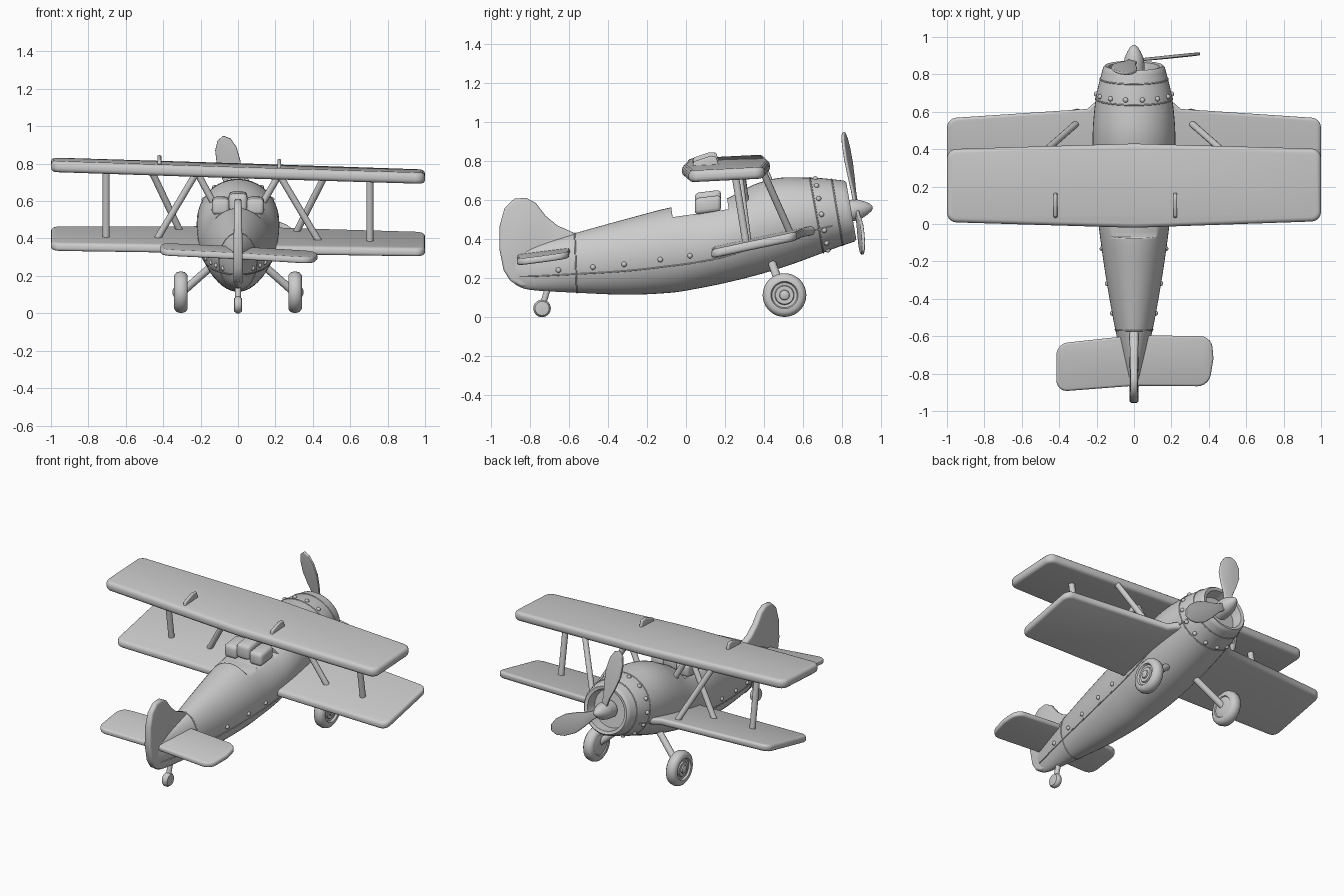
import bpy, bmesh
from math import sin, cos, pi, radians
from mathutils import Vector, Matrix

if "Cube" in bpy.data.objects:
    bpy.data.objects.remove(bpy.data.objects["Cube"])


def finish(bm, name, bevel=0, angle=40):
    bmesh.ops.recalc_face_normals(bm, faces=bm.faces)
    me = bpy.data.meshes.new(name)
    bm.to_mesh(me)
    bm.free()
    ob = bpy.data.objects.new(name, me)
    bpy.context.collection.objects.link(ob)
    bpy.ops.object.select_all(action='DESELECT')
    bpy.context.view_layer.objects.active = ob
    ob.select_set(True)
    if bevel:
        m = ob.modifiers.new("bevel", 'BEVEL')
        m.width, m.segments, m.limit_method = bevel, 3, 'ANGLE'
        m.angle_limit = radians(50)
        bpy.ops.object.modifier_apply(modifier="bevel")
    bpy.ops.object.shade_smooth_by_angle(angle=radians(angle))
    return ob


def loft(name, rings, angle=40):
    bm = bmesh.new()
    vs = [[bm.verts.new(p) for p in r] for r in rings]
    n = len(vs[0])
    for a, b in zip(vs, vs[1:]):
        for i in range(n):
            bm.faces.new((a[i], a[(i + 1) % n], b[(i + 1) % n], b[i]))
    bm.faces.new(vs[0])
    bm.faces.new(vs[-1])
    return finish(bm, name, angle=angle)


def lathe(name, profile, mat, n=28):
    """profile of (radius, distance along local z)"""
    return loft(name, [[mat @ Vector((r * cos(2 * pi * i / n), r * sin(2 * pi * i / n), z))
                        for i in range(n)] for r, z in profile])


def strut(name, a, b, r):
    a, b = Vector(a), Vector(b)
    d = b - a
    mat = Matrix.Translation(a) @ d.to_track_quat('Z', 'Y').to_matrix().to_4x4()
    return lathe(name, [(r, 0), (r, d.length)], mat, 14)


def slab(name, outline, thick, bevel, place, corner=0.0, tips=()):
    """outline extruded to a thickness; place maps (u, v, w) to space"""
    bm = bmesh.new()
    vs = [bm.verts.new((u, v, -thick / 2)) for u, v in outline]
    bm.faces.new(vs)
    if corner:
        bmesh.ops.bevel(bm, geom=[vs[i] for i in tips], offset=corner, segments=5,
                        profile=0.5, affect='VERTICES')
    ext = bmesh.ops.extrude_face_region(bm, geom=bm.faces[:])
    for v in ext['geom']:
        if isinstance(v, bmesh.types.BMVert):
            v.co.z += thick
    for v in bm.verts:
        v.co = place(*v.co)
    return finish(bm, name, bevel)


def tube(name, pts, r, closed=False):
    cu = bpy.data.curves.new(name, 'CURVE')
    cu.dimensions, cu.bevel_depth, cu.bevel_resolution = '3D', r, 1
    sp = cu.splines.new('POLY')
    sp.points.add(len(pts) - 1)
    for p, q in zip(sp.points, pts):
        p.co = (*q, 1)
    sp.use_cyclic_u = closed
    bpy.context.collection.objects.link(bpy.data.objects.new(name, cu))


# Fuselage stations: top y, top z, bottom y, bottom z, half width
ST = [(-.93, .30, -.88, .17, .015), (-.80, .36, -.80, .14, .045), (-.57, .43, -.56, .125, .10),
      (-.30, .505, -.30, .115, .148), (-.08, .562, -.08, .125, .18), (.05, .575, .05, .145, .195),
      (.20, .605, .20, .175, .21), (.35, .68, .38, .22, .22), (.48, .714, .54, .27, .22),
      (.62, .715, .69, .325, .207), (.70, .712, .76, .352, .193), (.81, .70, .865, .388, .165)]


def hull(t, a, s=1.0, off=0.0):
    """point on the hull at station t, angle a from the top"""
    i = min(int(t), len(ST) - 2)
    f = t - i
    p = [ST[max(0, min(len(ST) - 1, i + k))] for k in (-1, 0, 1, 2)]
    q = [0.5 * (2 * b + (c - a0) * f + (2 * a0 - 5 * b + 4 * c - d) * f * f
         + (3 * b - a0 - 3 * c + d) * f ** 3) for a0, b, c, d in zip(*p)]
    top, bot = Vector((0, q[0], q[1])), Vector((0, q[2], q[3]))
    return ((top + bot) / 2 + (top - bot) / 2 * cos(a) * s + Vector((q[4] * sin(a) * s, 0, 0))
            + Vector((0, .985, .17)) * off)


def ring(t, s=1.0, off=0.0, n=48):
    return [hull(t, 2 * pi * i / n, s, off) for i in range(n)]


END = len(ST) - 1
rings = [ring(k / 5) for k in range(END * 5 + 1)]
rings += [ring(END, .94, .01), ring(END, .82, .005), ring(END, .77, -.06), ring(END, .3, -.06)]
body = loft("fuselage", rings)

# Cockpit notch
bm = bmesh.new()
bmesh.ops.create_cube(bm, size=1, matrix=Matrix.Translation((0, .075, .533))
                      @ Matrix.Rotation(.14, 4, 'X') @ Matrix.Translation((0, 0, .15))
                      @ Matrix.Diagonal((.6, .29, .3, 1)))
cutter = finish(bm, "cockpit_cutter")
cutter.hide_render = True
m = body.modifiers.new("cockpit", 'BOOLEAN')
m.object, m.operation, m.solver = cutter, 'DIFFERENCE', 'EXACT'
bpy.context.view_layer.objects.active = body
bpy.ops.object.modifier_apply(modifier="cockpit")
bpy.data.objects.remove(cutter)

# Cockpit pads
for name, x, z, sx, sz in (("cockpit_pad_middle", 0, .597, .10, .095),
                           ("cockpit_pad_left", -.092, .575, .095, .085),
                           ("cockpit_pad_right", .092, .575, .095, .085)):
    slab(name, [(x - sx / 2, .045), (x + sx / 2, .045), (x + sx / 2, .18), (x - sx / 2, .18)],
         sz, .022, lambda u, v, w, z=z: (u, v, z + w + .12 * (v - .11)))

# Panel seams and rivets
for s in (-1, 1):
    tube("side_seam", [hull(.6 + k * .25, s * radians(112)) for k in range(39)], .004)
for t in (2.0, 9.15, 10.4):
    tube("panel_band", ring(t), .004, True)
spots = [hull(t, s * radians(101)) for t in (1.65, 2.33, 2.93, 3.73, 4.77, 5.67) for s in (-1, 1)]
spots += [hull(9.5, 2 * pi * (i + .5) / 14) for i in range(14)]
bm = bmesh.new()
for p in spots:
    bmesh.ops.create_icosphere(bm, subdivisions=2, radius=.014, matrix=Matrix.Translation(p))
finish(bm, "rivets")


# Wings and tail
def upper(x, y, w):
    return (x, y, .762 - .032 * x + .05 * (y - .2) + w)


def lower(x, y, w):
    return (x, y, .385 - .015 * x + .21 * (y - .35) + w)


slab("upper_wing", [(-1, .01), (0, -.02), (1, .015), (1, .402), (0, .43), (-1, .40)],
     .06, .022, upper, .05, (0, 2, 3, 5))
slab("lower_wing", [(-1, .13), (1, .13), (1, .565), (.25, .615), (.21, .65), (.15, .68),
                    (-.15, .68), (-.21, .65), (-.25, .615), (-1, .565)],
     .046, .017, lower, .05, (0, 1, 2, 9))
slab("tailplane", [(-.415, -.897), (0, -.865), (.40, -.868), (.425, -.72), (.415, -.60),
                   (0, -.595), (-.415, -.64)],
     .034, .012, lambda x, y, w: (x, y, .322 - .06 * x + .14 * (y + .74) + w), .06, (0, 2, 4, 6))
slab("tail_fin", [(-.55, .40), (-.58, .435), (-.66, .47), (-.72, .52), (-.77, .585), (-.82, .612),
                  (-.88, .607), (-.93, .56), (-.955, .47), (-.957, .35), (-.935, .24), (-.90, .185),
                  (-.85, .158), (-.78, .15)],
     .05, .014, lambda y, z, w: (w * (1 - .9 * max(0, z - .35)), y, z))

# Small brackets on the upper wing
for x in (-.42, .22):
    slab("wing_bracket", [(.03, 0), (.17, 0), (.155, .055), (.12, .06), (.04, .035)], .02, .006,
         lambda y, h, w, x=x: (x + w, y, upper(x, y, .02)[2] + h * .9))

# Wing struts, landing gear and wheels on both sides
wheel = [(.02, -.034), (.058, -.034), (.066, -.03), (.07, -.036), (.09, -.036), (.106, -.024),
         (.112, 0), (.106, .024), (.09, .036), (.07, .036), (.064, .024), (.05, .022),
         (.046, .03), (.026, .03), (.024, .038), (.012, .044)]
for s in (-1, 1):
    strut("outer_strut", lower(s * .705, .31, 0), upper(s * .705, .25, 0), .019)
    strut("inner_strut_rear", lower(s * .44, .32, 0), upper(s * .21, .27, 0), .018)
    strut("inner_strut_front", lower(s * .305, .54, 0), upper(s * .475, .39, 0), .018)
    strut("cabane_strut", (s * .12, .31, .57), upper(s * .23, .28, 0), .018)
    strut("gear_leg", (s * .11, .44, .28), (s * .285, .495, .125), .021)
    lathe("wheel", wheel, Matrix.Translation((s * .305, .505, .113))
          @ Matrix.Rotation(s * pi / 2, 4, 'Y'), 36)

# Tail wheel
strut("tail_wheel_leg", (0, -.705, .16), (0, -.735, .06), .016)
lathe("tail_wheel", [(.018, -.022), (.036, -.02), (.045, -.008), (.045, .008), (.036, .02),
                     (.018, .022)], Matrix.Translation((0, -.738, .045))
      @ Matrix.Rotation(pi / 2, 4, 'Y'))

# Spinner and two propeller blades on the tilted thrust axis
axis = Matrix.Translation((0, .86, .548)) @ Matrix.Rotation(.165, 4, 'X')
lathe("spinner", [(.03, -.07), (.055, -.06), (.055, .0), (.05, .03), (.036, .062), (.02, .088),
                  (.006, .098)], axis @ Matrix.Rotation(-pi / 2, 4, 'X'))
for deg in (101, -31):
    turn = axis @ Matrix.Rotation(-radians(deg), 4, 'Y')
    slab("propeller_blade", [(.02, .02), (.10, .028), (.18, .05), (.26, .065), (.34, .058),
                             (.39, .036), (.412, 0), (.39, -.036), (.34, -.058), (.26, -.065),
                             (.18, -.05), (.10, -.028), (.02, -.02)],
         .016, .005, lambda u, v, w, turn=turn: turn @ Vector((u, .015 + w + v * .22, v)))
